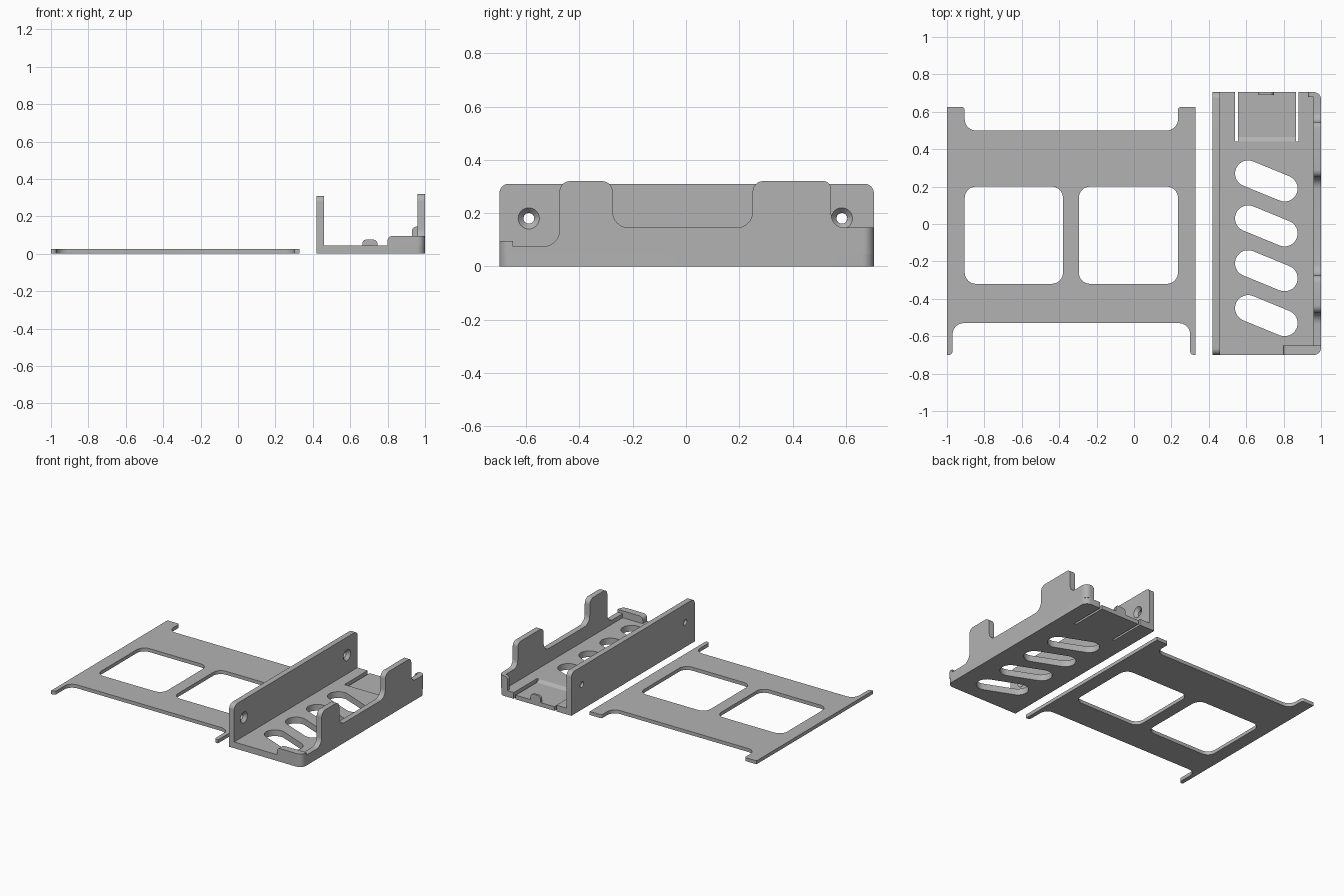
import bpy, bmesh, math
from mathutils import Vector

if "Cube" in bpy.data.objects:
    bpy.data.objects.remove(bpy.data.objects["Cube"])

GREY = (0.45, 0.45, 0.45, 1)
grey = bpy.data.materials.new("plain grey")
grey.use_nodes = True
grey.diffuse_color = GREY
grey.node_tree.nodes["Principled BSDF"].inputs["Base Color"].default_value = GREY

# Maps (profile u, profile v, depth w) to world axes
AXES = {
    "z": lambda u, v, w: (u, v, w),
    "x": lambda u, v, w: (w, u, v),
    "y": lambda u, v, w: (u, w, v),
}


def rounded(corners, steps=8):
    """Outline from (u, v, radius) corners, with an arc at each rounded corner."""
    outline = []
    for i, (u, v, r) in enumerate(corners):
        p = Vector((u, v))
        if r == 0:
            outline.append(p)
            continue
        a = (Vector(corners[i - 1][:2]) - p).normalized()
        b = (Vector(corners[(i + 1) % len(corners)][:2]) - p).normalized()
        half = a.angle(b) / 2
        centre = p + (a + b).normalized() * (r / math.sin(half))
        start = p + a * (r / math.tan(half)) - centre
        end = p + b * (r / math.tan(half)) - centre
        sweep = start.angle(end)
        for k in range(steps + 1):
            t = k / steps * sweep
            arc = (start * math.sin(sweep - t) + end * math.sin(t)) / math.sin(sweep)
            outline.append(centre + arc)
    return outline


def rect(u0, u1, v0, v1, r=0):
    return rounded([(u0, v0, r), (u1, v0, r), (u1, v1, r), (u0, v1, r)])


def oblong(p, q, r, steps=12):
    """Long hole with round ends, from p to q."""
    p, q = Vector(p), Vector(q)
    heading = math.atan2(q.y - p.y, q.x - p.x)
    outline = []
    for c, turn in ((q, -math.pi / 2), (p, math.pi / 2)):
        for k in range(steps + 1):
            a = heading + turn + math.pi * k / steps
            outline.append(c + Vector((math.cos(a), math.sin(a))) * r)
    return outline


def finish(obj):
    obj.data.materials.clear()
    obj.data.materials.append(grey)
    bpy.ops.object.select_all(action="DESELECT")
    obj.select_set(True)
    bpy.context.view_layer.objects.active = obj
    bpy.ops.object.shade_smooth_by_angle(angle=math.radians(30))


def extrude(name, axis, low, high, outline, holes=()):
    """Solid from a flat outline with holes, pushed along an axis."""
    curve = bpy.data.curves.new(name + " profile", "CURVE")
    curve.dimensions = "2D"
    curve.fill_mode = "BOTH"
    curve.extrude = (high - low) / 2
    for loop in [outline, *holes]:
        spline = curve.splines.new("POLY")
        spline.points.add(len(loop) - 1)
        for point, p in zip(spline.points, loop):
            point.co = (p.x, p.y, 0, 1)
        spline.use_cyclic_u = True
    temp = bpy.data.objects.new(name + " profile", curve)
    bpy.context.collection.objects.link(temp)
    graph = bpy.context.evaluated_depsgraph_get()
    mesh = bpy.data.meshes.new_from_object(temp.evaluated_get(graph))
    bpy.data.objects.remove(temp)
    bm = bmesh.new()
    bm.from_mesh(mesh)
    for vert in bm.verts:
        u, v, w = vert.co
        vert.co = AXES[axis](u, v, w + (low + high) / 2)
    bmesh.ops.remove_doubles(bm, verts=bm.verts, dist=0.0002)
    bmesh.ops.recalc_face_normals(bm, faces=bm.faces)
    bm.to_mesh(mesh)
    bm.free()
    mesh.name = name
    obj = bpy.data.objects.new(name, mesh)
    bpy.context.collection.objects.link(obj)
    finish(obj)
    return obj


# Flat plate with four tabs and two windows
R = 0.06
extrude("flat_plate", "z", 0, 0.025, rounded([
    (-1, -0.7, 0), (-0.97, -0.7, 0.02), (-0.97, -0.53, R), (0.3, -0.53, R),
    (0.3, -0.7, 0.02), (0.33, -0.7, 0), (0.33, 0.625, 0), (0.235, 0.625, 0.015),
    (0.235, 0.5, R), (-0.905, 0.5, R), (-0.905, 0.625, 0.015), (-1, 0.625, 0)]),
    [rect(-0.905, -0.38, -0.32, 0.2, R), rect(-0.295, 0.235, -0.32, 0.2, R)])

# Bracket floor with slanted slots and a gap for the spring tab
FLOOR = 0.045
FRONT, BACK = -0.7, 0.705
extrude("bracket_floor", "z", 0, FLOOR, rounded([
    (0.42, FRONT, 0), (1, FRONT, 0.045), (1, BACK, 0.045), (0.88, BACK, 0),
    (0.88, 0.44, 0), (0.54, 0.44, 0), (0.54, BACK, 0), (0.42, BACK, 0)]),
    [oblong((0.61, 0.27 - 0.24 * i), (0.805, 0.19 - 0.24 * i), 0.07) for i in range(4)])

# Spring tab with its catch
extrude("spring_tab", "x", 0.555, 0.865, rounded([
    (0.44, 0, 0), (BACK, 0, 0), (BACK, 0.03, 0), (0.465, 0.03, 0), (0.44, FLOOR, 0)]))
extrude("tab_catch", "y", 0.69, BACK, rounded([
    (0.665, 0.03, 0), (0.745, 0.03, 0), (0.745, 0.075, 0.02), (0.665, 0.075, 0.02)]))

# Tall wall with two countersunk screw holes
wall = extrude("screw_wall", "x", 0.42, 0.46, rounded([
    (FRONT, FLOOR, 0), (BACK, FLOOR, 0), (BACK, 0.31, 0.035), (FRONT, 0.31, 0.035)]),
    [oblong((y, 0.18), (y + 0.0005, 0.18), 0.02) for y in (-0.59, 0.585)])
for y in (-0.59, 0.585):
    bpy.ops.mesh.primitive_cone_add(vertices=32, radius1=0.0195, radius2=0.0425, depth=0.025,
                                    location=(0.4505, y, 0.18), rotation=(0, math.pi / 2, 0))
    cutter = bpy.context.object
    cutter.hide_render = True
    bpy.context.view_layer.objects.active = wall
    cut = wall.modifiers.new("countersink", "BOOLEAN")
    cut.operation = "DIFFERENCE"
    cut.object = cutter
    bpy.ops.object.modifier_apply(modifier=cut.name)
    bpy.data.objects.remove(cutter)
finish(wall)

# Low wall with two raised guards
extrude("guard_wall", "x", 0.96, 1, rounded([
    (-0.65, FLOOR, 0), (0.65, FLOOR, 0), (0.65, 0.145, 0), (0.545, 0.145, 0.05),
    (0.545, 0.32, 0.03), (0.25, 0.32, 0.04), (0.25, 0.145, R), (-0.275, 0.145, R),
    (-0.275, 0.32, 0.04), (-0.475, 0.32, 0.04), (-0.475, 0.075, R), (-0.65, 0.075, 0)]))

# End lips and rounded outer corners
extrude("front_lip", "y", FRONT, -0.65, rounded([
    (0.8, FLOOR, 0), (0.96, FLOOR, 0), (0.96, 0.095, 0), (0.8, 0.095, 0.025)]))
extrude("front_corner", "z", FLOOR, 0.095, rounded([
    (0.96, FRONT, 0), (1, FRONT, 0.039), (1, -0.65, 0), (0.96, -0.65, 0)]))
extrude("back_lip", "y", 0.68, BACK, rounded([
    (0.93, FLOOR, 0), (0.96, FLOOR, 0), (0.96, 0.145, 0), (0.93, 0.145, 0.025)]))
extrude("back_corner", "z", FLOOR, 0.145, rounded([
    (0.96, 0.65, 0), (1, 0.65, 0), (1, BACK, 0.039), (0.96, BACK, 0)]))
